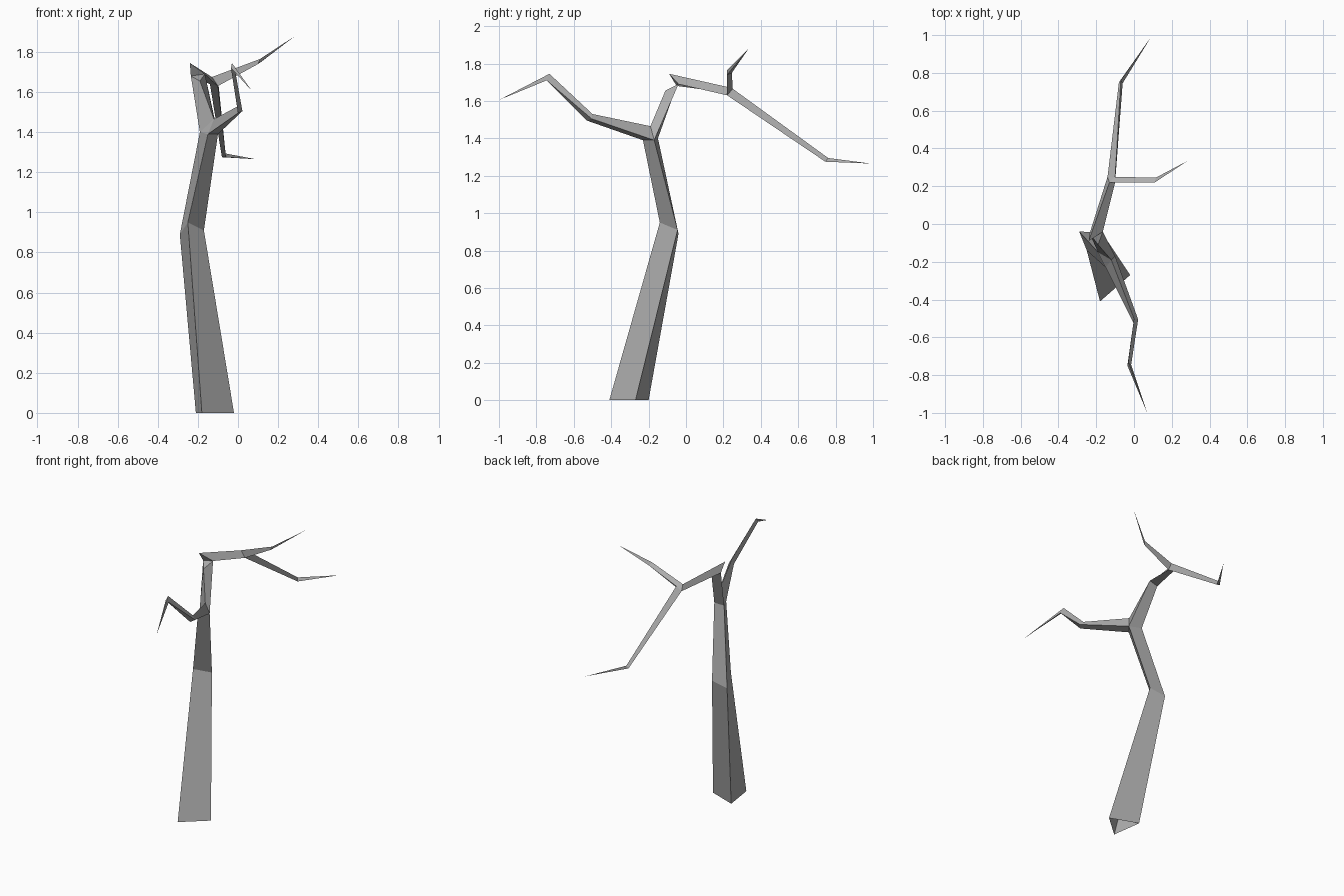
import bpy, bmesh

cube = bpy.data.objects.get("Cube")
if cube:
    bpy.data.objects.remove(cube, do_unlink=True)

bark = bpy.data.materials.new("grey bark")
bark.use_nodes = True
bark.diffuse_color = (0.42, 0.42, 0.42, 1)
bark.node_tree.nodes["Principled BSDF"].inputs["Base Color"].default_value = bark.diffuse_color


def skin(faces, start, end):
    """Join two triangular rings; a single-point end makes a pointed twig."""
    for i in range(3):
        j = (i + 1) % 3
        if len(end) == 1:
            faces.append((start[i], start[j], end[0]))
        else:
            faces.append((start[i], start[j], end[j], end[i]))


def loft(faces, *rings):
    for start, end in zip(rings, rings[1:]):
        skin(faces, start, end)


def build(name, faces):
    """Make a flat-shaded object, welding corners shared between faces."""
    bm = bmesh.new()
    corners = {}
    for face in faces:
        for point in face:
            if point not in corners:
                corners[point] = bm.verts.new(point)
        bm.faces.new([corners[point] for point in face])
    bmesh.ops.recalc_face_normals(bm, faces=bm.faces)
    mesh = bpy.data.meshes.new(name)
    bm.to_mesh(mesh)
    bm.free()
    mesh.materials.append(bark)
    obj = bpy.data.objects.new(name, mesh)
    bpy.context.collection.objects.link(obj)
    return obj


# Trunk rings: left edge, front edge, right edge
root = [(-0.21, -0.20, 0), (-0.18, -0.41, 0), (-0.02, -0.27, 0)]
bend = [(-0.29, -0.04, 0.89), (-0.25, -0.14, 0.95), (-0.17, -0.045, 0.91)]
split = [(-0.19, -0.15, 1.4), (-0.15, -0.23, 1.39), (-0.1, -0.17, 1.39)]
crotch = (-0.12, -0.19, 1.465)
neck = [(-0.235, -0.05, 1.68), (-0.19, -0.11, 1.655), (-0.165, -0.04, 1.69)]

trunk = []
loft(trunk, root, bend, split)
loft(trunk, [split[0], crotch, split[2]], neck)
trunk.append((split[0], split[1], crotch))
trunk.append(tuple(neck))

# Front branch growing out of the split
elbow = [(0, -0.53, 1.495), (0.022, -0.505, 1.505), (0, -0.5, 1.53)]
wrist = [(-0.035, -0.75, 1.72), (-0.015, -0.745, 1.71), (-0.03, -0.73, 1.745)]
loft(trunk, [split[1], split[2], crotch], elbow, wrist, [(0.07, -1, 1.605)])
build("trunk_and_front_branch", trunk)

# Top limb: ridge, right edge, left edge
limb_start = [(-0.24, -0.09, 1.745), neck[2], neck[0]]
fork = [(-0.13, 0.22, 1.675), (-0.1, 0.22, 1.63), (-0.14, 0.25, 1.64)]
fork_tip = (-0.1, 0.25, 1.665)
limb = [tuple(limb_start)]
loft(limb, limb_start, fork)
limb.append((fork[0], fork[2], fork_tip))

# Side twig and long drooping twig at the fork
side_knee = [(0.11, 0.22, 1.765), (0.1, 0.22, 1.74), (0.115, 0.245, 1.75)]
loft(limb, [fork[0], fork[1], fork_tip], side_knee, [(0.285, 0.335, 1.88)])
long_knee = [(-0.06, 0.745, 1.275), (-0.08, 0.75, 1.275), (-0.07, 0.76, 1.295)]
loft(limb, [fork[1], fork[2], fork_tip], long_knee, [(0.09, 0.99, 1.265)])
build("top_limb_and_twigs", limb)
